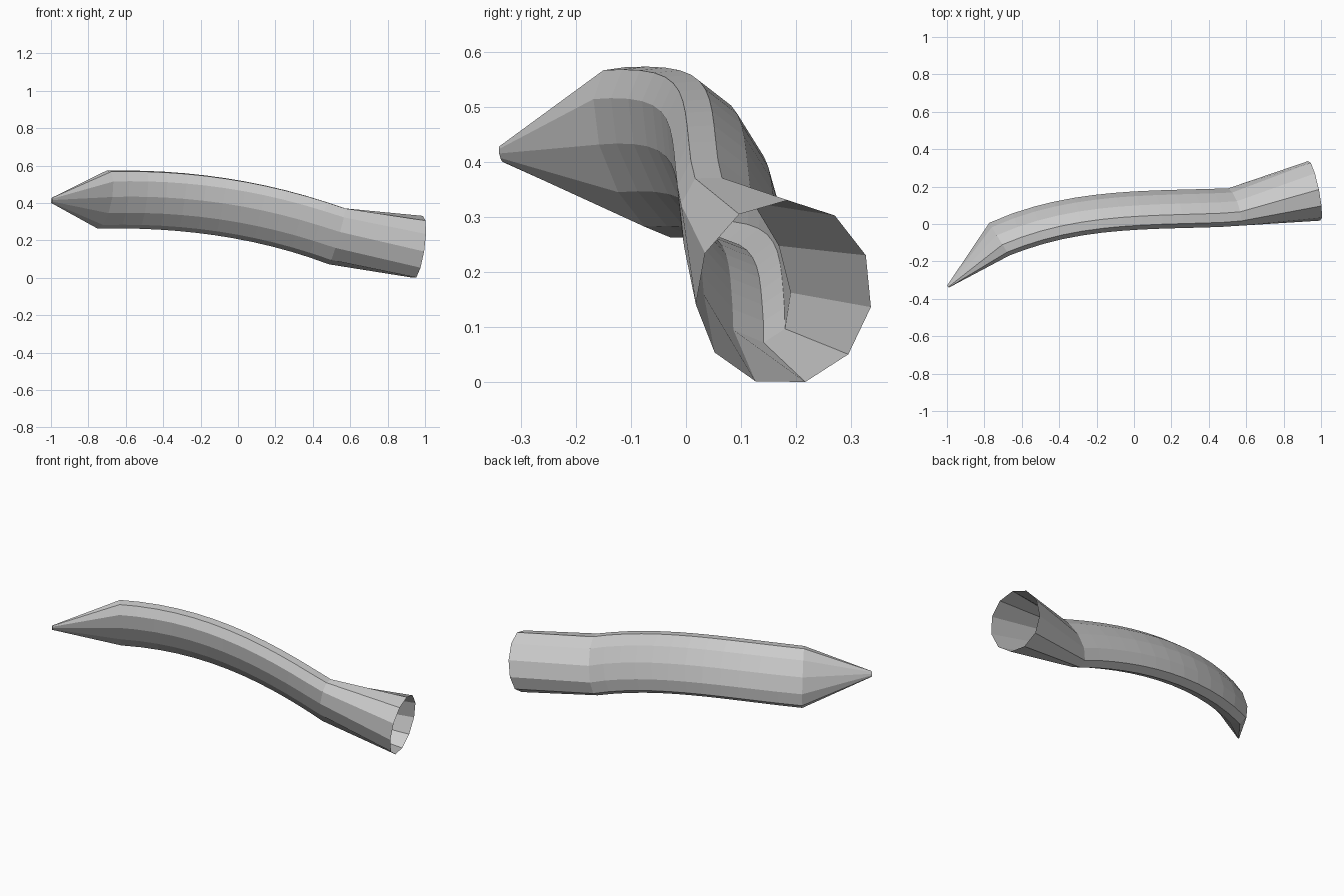
import bpy, bmesh, math
from mathutils import Vector

if "Cube" in bpy.data.objects:
    bpy.data.objects.remove(bpy.data.objects["Cube"])

SIDES = 11
BODY_SEGMENTS = 12


def bezier(p, t):
    s = 1 - t
    return p[0]*s**3 + p[1]*3*s*s*t + p[2]*3*s*t*t + p[3]*t**3


# Centre line: pointed tip, curved body, flared mouth
body = [Vector(p) for p in ((-0.72, -0.08, 0.42), (-0.30, 0.10, 0.43),
                            (0.12, 0.07, 0.375), (0.53, 0.09, 0.225))]
path = [Vector((-0.995, -0.335, 0.415))]
path += [bezier(body, i / BODY_SEGMENTS) for i in range(BODY_SEGMENTS + 1)]
path.append(Vector((0.966, 0.178, 0.163)))

# Each ring: half width, sideways lean, half height, rotation of first corner
rings = [(0.006, -0.004, 0.015, 110)]
rings += [(0.088, -0.055, 0.157, 110 - 3 * i / BODY_SEGMENTS)
          for i in range(BODY_SEGMENTS + 1)]
rings.append((0.164, 0.0, 0.170, 122))

bm = bmesh.new()
loops = []
for i, (centre, (w, lean, h, phase)) in enumerate(zip(path, rings)):
    # Mitred tangent from the neighbouring segments
    dirs = []
    if i > 0:
        dirs.append((centre - path[i-1]).normalized())
    if i < len(path) - 1:
        dirs.append((path[i+1] - centre).normalized())
    tangent = sum(dirs, Vector()).normalized()
    side = Vector((0, 0, 1)).cross(tangent).normalized()
    up = tangent.cross(side)
    loop = []
    for k in range(SIDES):
        a = math.radians(phase) + 2 * math.pi * k / SIDES
        c, s = math.cos(a), math.sin(a)
        loop.append(bm.verts.new(centre + side * (w * c + lean * s) + up * h * s))
    loops.append(loop)

# Tube walls, open at the mouth
for a, b in zip(loops, loops[1:]):
    for k in range(SIDES):
        n = (k + 1) % SIDES
        bm.faces.new((a[k], a[n], b[n], b[k]))

# Small cap on the tip
bm.faces.new(loops[0][::-1])
bm.normal_update()

mesh = bpy.data.meshes.new("curved_horn")
bm.to_mesh(mesh)
bm.free()
horn = bpy.data.objects.new("curved_horn", mesh)
bpy.context.collection.objects.link(horn)
